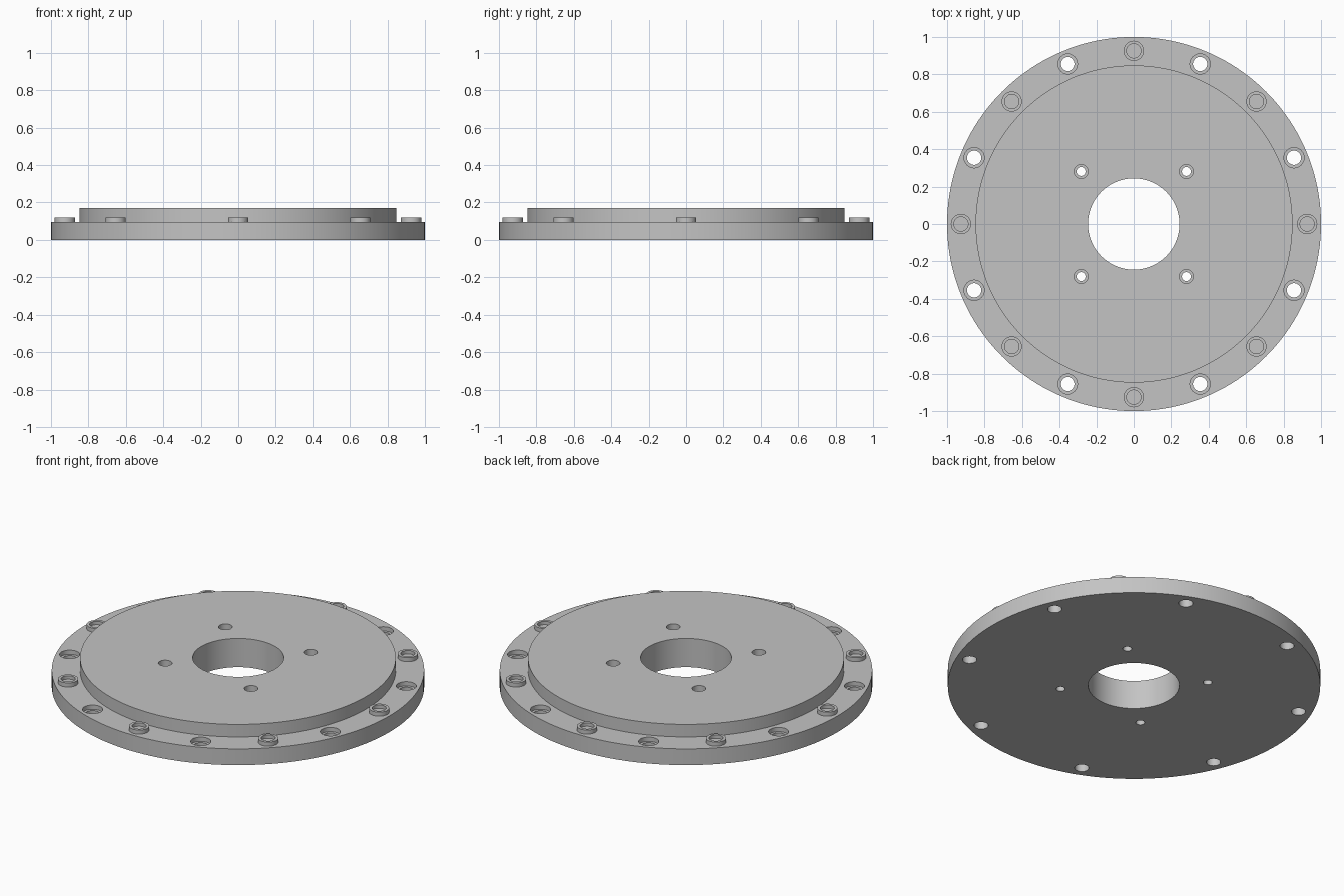
import bpy
import bmesh
from math import cos, sin, pi, radians

cube = bpy.data.objects.get("Cube")
if cube:
    bpy.data.objects.remove(cube, do_unlink=True)

FLANGE_TOP = 0.096
HUB_TOP = 0.17
BOLT_RING = 0.926
SMALL_RING = 0.281 * 2 ** 0.5

metal = bpy.data.materials.new("grey metal")
metal.use_nodes = True
COLOUR = (0.55, 0.55, 0.55, 1)
metal.diffuse_color = COLOUR
metal.node_tree.nodes["Principled BSDF"].inputs["Base Color"].default_value = COLOUR


def lathe(bm, profile, sides, centre=(0, 0), closed=False):
    """Turn an (r, z) profile about a vertical axis; open profiles get end caps."""
    rings = [[bm.verts.new((centre[0] + r * cos(2 * pi * i / sides),
                            centre[1] + r * sin(2 * pi * i / sides), z))
              for i in range(sides)] for r, z in profile]
    pairs = list(zip(rings, rings[1:]))
    if closed:
        pairs.append((rings[-1], rings[0]))
    else:
        bm.faces.new(rings[0][::-1])
        bm.faces.new(rings[-1])
    for a, b in pairs:
        for i in range(sides):
            j = (i + 1) % sides
            bm.faces.new((a[i], a[j], b[j], b[i]))


def make_object(name, bm):
    bmesh.ops.recalc_face_normals(bm, faces=bm.faces)
    mesh = bpy.data.meshes.new(name)
    bm.to_mesh(mesh)
    bm.free()
    mesh.materials.append(metal)
    obj = bpy.data.objects.new(name, mesh)
    bpy.context.collection.objects.link(obj)
    return obj


def ring(count, radius, start):
    for i in range(count):
        a = radians(start) + 2 * pi * i / count
        yield radius * cos(a), radius * sin(a)


def smooth(obj):
    bpy.ops.object.select_all(action='DESELECT')
    obj.select_set(True)
    bpy.context.view_layer.objects.active = obj
    bpy.ops.object.shade_smooth_by_angle(angle=radians(30))


# Stepped plate with a central bore
bm = bmesh.new()
lathe(bm, [(0.244, 0), (1, 0), (1, FLANGE_TOP), (0.848, FLANGE_TOP),
           (0.848, HUB_TOP), (0.244, HUB_TOP)], 160, closed=True)
plate = make_object("stepped_plate", bm)

# Counterbored holes: eight in the rim, four around the bore
bm = bmesh.new()
for c in ring(8, BOLT_RING, 22.5):
    step = FLANGE_TOP - 0.025
    lathe(bm, [(0.038, -0.1), (0.038, step), (0.054, step), (0.054, 0.3)], 40, c)
for c in ring(4, SMALL_RING, 45):
    step = HUB_TOP - 0.07
    lathe(bm, [(0.024, -0.1), (0.024, step), (0.037, step), (0.037, 0.3)], 32, c)
cutter = make_object("hole_cutter", bm)
cutter.hide_render = True

cut = plate.modifiers.new("holes", 'BOOLEAN')
cut.object = cutter
cut.operation = 'DIFFERENCE'
cut.solver = 'EXACT'
bpy.ops.object.select_all(action='DESELECT')
plate.select_set(True)
bpy.context.view_layer.objects.active = plate
bpy.ops.object.modifier_apply(modifier=cut.name)
bpy.data.objects.remove(cutter, do_unlink=True)
smooth(plate)

# Raised bolt heads with a shallow round recess
for n, c in enumerate(ring(8, BOLT_RING, 0), 1):
    bm = bmesh.new()
    lathe(bm, [(0.054, FLANGE_TOP - 0.01), (0.054, 0.12), (0.038, 0.12),
               (0.038, 0.1)], 40, c)
    smooth(make_object(f"bolt_head_{n}", bm))
